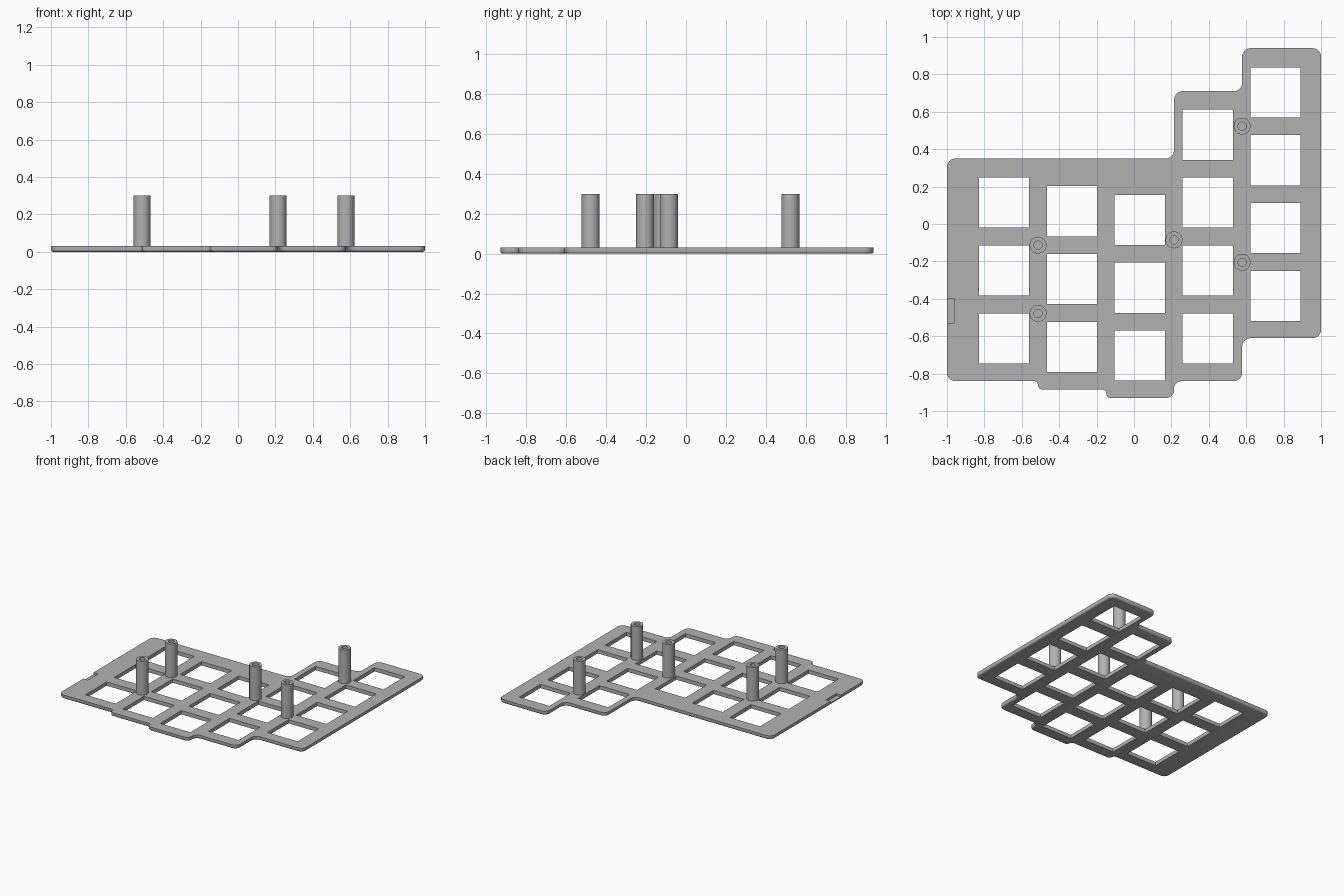
import bpy, bmesh
from math import cos, sin, tau
from mathutils import Vector

cube = bpy.data.objects.get("Cube")
if cube:
    bpy.data.objects.remove(cube, do_unlink=True)

THICK, TOP, PITCH, HOLE = 0.03, 0.3, 0.363, 0.268

grey = bpy.data.materials.new("plain grey")
grey.use_nodes = True
colour = (0.45, 0.45, 0.45, 1)
grey.diffuse_color = colour
grey.node_tree.nodes["Principled BSDF"].inputs["Base Color"].default_value = colour


def make_object(name, bm):
    bmesh.ops.recalc_face_normals(bm, faces=bm.faces)
    mesh = bpy.data.meshes.new(name)
    bm.to_mesh(mesh)
    bm.free()
    mesh.materials.append(grey)
    obj = bpy.data.objects.new(name, mesh)
    bpy.context.collection.objects.link(obj)
    return obj


def activate(obj):
    bpy.ops.object.select_all(action="DESELECT")
    obj.select_set(True)
    bpy.context.view_layer.objects.active = obj


def rounded(corners, steps=6):
    """Replace every (x, y, radius) right-angle corner with an arc."""
    points = []
    for i, (x, y, r) in enumerate(corners):
        p = Vector((x, y, 0))
        a = (Vector((*corners[i - 1][:2], 0)) - p).normalized() * r
        b = (Vector((*corners[(i + 1) % len(corners)][:2], 0)) - p).normalized() * r
        for k in range(steps + 1):
            t = tau / 4 * k / steps
            points.append(p + a * (1 - sin(t)) + b * (1 - cos(t)))
    return points


def add_box(bm, x0, x1, y0, y1, z0, z1):
    verts = bmesh.ops.create_cube(bm, size=1)["verts"]
    for v in verts:
        v.co = Vector((x1 if v.co.x > 0 else x0,
                       y1 if v.co.y > 0 else y0,
                       z1 if v.co.z > 0 else z0))


# Plate: stepped outline, rounded corners, softened lower rim
BIG, SMALL = 0.045, 0.022
A, B, C, D = -0.513, -0.148, 0.214, 0.578
outline = [(-1, -0.84, BIG), (A, -0.84, SMALL), (A, -0.885, SMALL),
           (B, -0.885, SMALL), (B, -0.93, SMALL), (C, -0.93, BIG * 0.9),
           (C, -0.84, BIG * 0.9), (D, -0.84, BIG), (D, -0.61, BIG),
           (1, -0.61, BIG), (1, 0.94, BIG), (D, 0.94, BIG),
           (D, 0.71, BIG), (C, 0.71, BIG), (C, 0.35, BIG), (-1, 0.35, BIG)]
bm = bmesh.new()
base = bm.faces.new([bm.verts.new(p) for p in rounded(outline)])
top = bmesh.ops.extrude_face_region(bm, geom=[base], use_keep_orig=True)["geom"]
for v in top:
    if isinstance(v, bmesh.types.BMVert):
        v.co.z = THICK
bmesh.ops.remove_doubles(bm, verts=bm.verts, dist=0.0001)
rim = [e for e in bm.edges if all(v.co.z < 0.001 for v in e.verts)]
bmesh.ops.bevel(bm, geom=rim, offset=0.012, segments=3, profile=0.5, affect="EDGES")
plate = make_object("switch_plate", bm)

# Cutter: key openings by column (number of rows, centre of lowest row) and side notch
bm = bmesh.new()
columns = [(3, -0.612), (3, -0.658), (3, -0.704), (4, -0.612), (4, -0.385)]
for col, (rows, low) in enumerate(columns):
    cx = -0.695 + col * PITCH
    for row in range(rows):
        cy = low + row * PITCH
        add_box(bm, cx - HOLE / 2, cx + HOLE / 2, cy - HOLE / 2, cy + HOLE / 2, -0.1, 0.1)
add_box(bm, -1.1, -0.96, -0.53, -0.4, THICK / 2, 0.1)
cutter = make_object("opening_cutter", bm)
cutter.hide_render = True

cut = plate.modifiers.new("openings", "BOOLEAN")
cut.operation = "DIFFERENCE"
cut.solver = "EXACT"
cut.object = cutter
activate(plate)
bpy.ops.object.modifier_apply(modifier=cut.name)
bpy.data.objects.remove(cutter, do_unlink=True)
activate(plate)
bpy.ops.object.shade_smooth_by_angle(angle=0.6)

# Standoffs: round posts with a blind screw bore
profile = [(0.045, THICK / 2), (0.045, TOP), (0.022, TOP), (0.022, THICK)]
SIDES = 32
posts = [(A, -0.478), (A, -0.113), (C, -0.085), (D, -0.205), (D, 0.523)]
for n, (px, py) in enumerate(posts, 1):
    bm = bmesh.new()
    rings = [[bm.verts.new((r * cos(tau * s / SIDES), r * sin(tau * s / SIDES), z))
              for s in range(SIDES)] for r, z in profile]
    for low, high in zip(rings, rings[1:]):
        for s in range(SIDES):
            t = (s + 1) % SIDES
            bm.faces.new((low[s], low[t], high[t], high[s]))
    bm.faces.new(rings[0])
    bm.faces.new(rings[-1])
    post = make_object(f"standoff_{n}", bm)
    post.location = (px, py, 0)
    activate(post)
    bpy.ops.object.shade_smooth_by_angle(angle=0.6)
